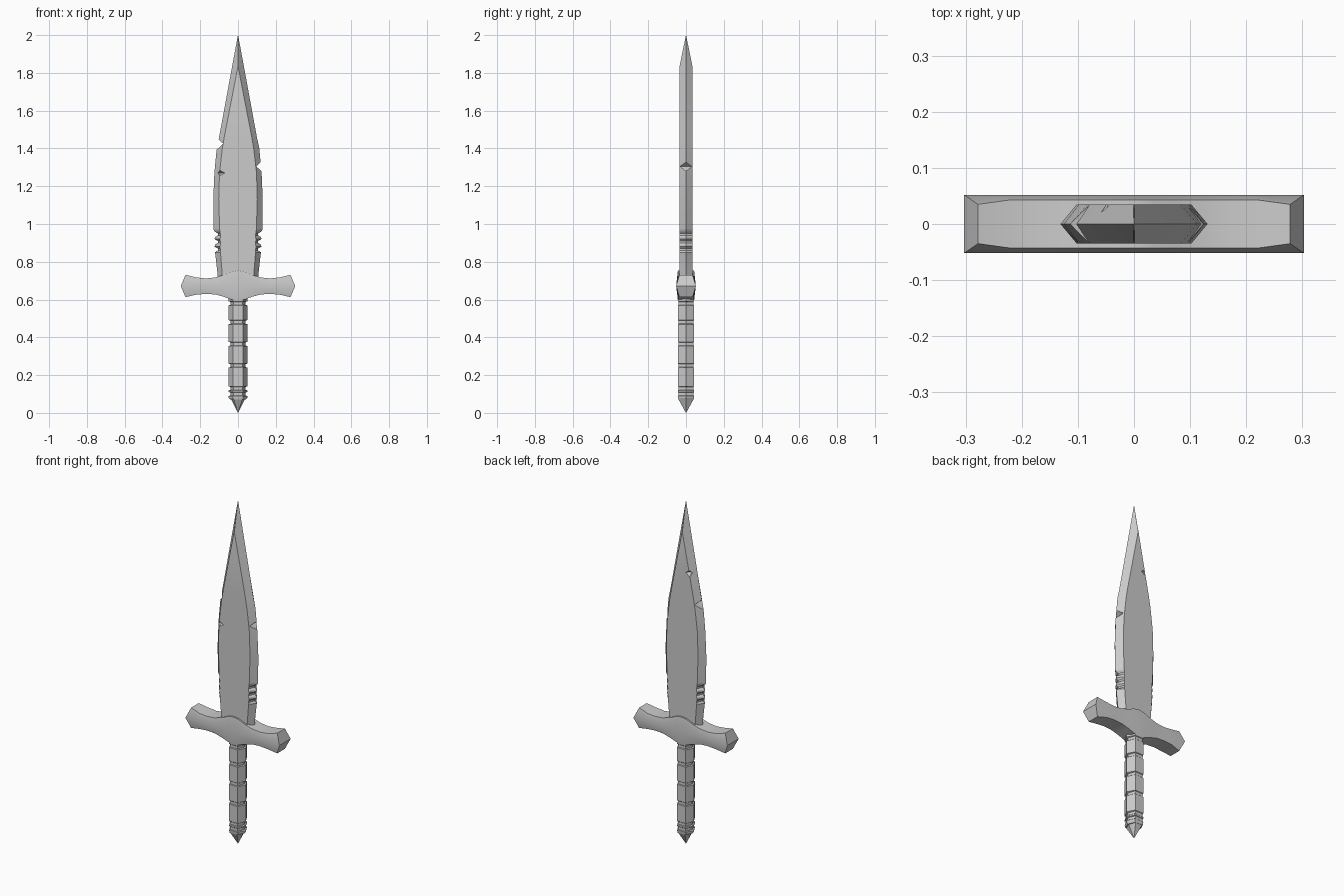
import bpy, bmesh, math

cube = bpy.data.objects.get("Cube")
if cube:
    bpy.data.objects.remove(cube, do_unlink=True)

steel = bpy.data.materials.new("plain grey")
steel.use_nodes = True
GREY = (0.6, 0.6, 0.6, 1)
steel.diffuse_color = GREY
steel.node_tree.nodes["Principled BSDF"].inputs["Base Color"].default_value = GREY


def finish(name, bm, angle=25):
    """Turn a bmesh into a shaded object."""
    bmesh.ops.remove_doubles(bm, verts=bm.verts, dist=1e-5)
    bmesh.ops.recalc_face_normals(bm, faces=bm.faces)
    mesh = bpy.data.meshes.new(name)
    bm.to_mesh(mesh)
    bm.free()
    mesh.materials.append(steel)
    obj = bpy.data.objects.new(name, mesh)
    bpy.context.collection.objects.link(obj)
    if angle:
        smooth(obj, angle)
    return obj


def smooth(obj, angle):
    bpy.ops.object.select_all(action="DESELECT")
    obj.select_set(True)
    bpy.context.view_layer.objects.active = obj
    bpy.ops.object.shade_smooth_by_angle(angle=math.radians(angle))


def loft(rings):
    """Skin a list of six-point rings and cap both ends."""
    bm = bmesh.new()
    loops = [[bm.verts.new(p) for p in ring] for ring in rings]
    for a, b in zip(loops, loops[1:]):
        for i in range(6):
            j = (i + 1) % 6
            bm.faces.new((a[i], a[j], b[j], b[i]))
    for loop in (loops[0], loops[-1]):
        # each cap is two quads meeting on the middle line
        bm.faces.new((loop[0], loop[1], loop[2], loop[3]))
        bm.faces.new((loop[3], loop[4], loop[5], loop[0]))
    return bm


def hexagon(z, outer, inner, depth):
    return [(outer, 0, z), (inner, depth, z), (-inner, depth, z),
            (-outer, 0, z), (-inner, -depth, z), (inner, -depth, z)]


# Blade: height, edge half-width, flat half-width
blade_rows = [(0.68, 0.105, 0.08), (0.75, 0.11, 0.085), (0.84, 0.12, 0.092)]
for i in range(3):  # serrations near the guard
    z = 0.85 + i * 0.04
    blade_rows += [(z, 0.122, 0.093), (z + 0.01, 0.107, 0.093),
                   (z + 0.02, 0.107, 0.094), (z + 0.03, 0.124, 0.095)]
blade_rows += [(0.97, 0.13, 0.097), (1.13, 0.131, 0.102), (1.27, 0.125, 0.098),
               (1.4, 0.113, 0.083), (1.46, 0.1, 0.073), (1.83, 0.032, 0.001)]
rings = [hexagon(z, o, i, 0.035) for z, o, i in blade_rows]
rings.append(hexagon(2.0, 0.0005, 0.0002, 0.0005))
blade = finish("blade", loft(rings), None)

# Battle nicks: centre and half-size of each cutter
nicks = [((-0.13, 0, 1.425), (0.056, 0.5, 0.045)),
         ((0.14, 0, 1.305), (0.046, 0.5, 0.04)),
         ((-0.095, -0.035, 1.27), (0.025, 0.02, 0.014)),
         ((-0.047, 0.035, 1.6), (0.025, 0.025, 0.018))]
for centre, size in nicks:
    bm = bmesh.new()
    bmesh.ops.create_uvsphere(bm, u_segments=4, v_segments=2, radius=1)
    bmesh.ops.scale(bm, vec=size, verts=bm.verts)
    bmesh.ops.translate(bm, vec=centre, verts=bm.verts)
    cutter = finish("nick_cutter", bm, None)
    cutter.hide_render = True
    mod = blade.modifiers.new("nick", "BOOLEAN")
    mod.operation = "DIFFERENCE"
    mod.solver = "EXACT"
    mod.object = cutter
    bpy.context.view_layer.objects.active = blade
    bpy.ops.object.modifier_apply(modifier=mod.name)
    bpy.data.objects.remove(cutter, do_unlink=True)
smooth(blade, 15)

# Guard: distance from centre, bottom height, top height
half = [(0, 0.595, 0.755), (0.035, 0.6, 0.748), (0.075, 0.615, 0.731),
        (0.12, 0.627, 0.717), (0.17, 0.63, 0.712), (0.22, 0.626, 0.717),
        (0.278, 0.613, 0.731)]
columns = [(-x, b, t) for x, b, t in reversed(half[1:])] + half
rings = []
for x, bottom, top in columns:
    end = abs(x) > 0.27
    tip = math.copysign(0.303, x) if end else x
    y = 0.035 if end else 0.043
    rings.append([(tip, 0.052, 0.672), (x, y, top), (x, -y, top),
                  (tip, -0.052, 0.672), (x, -y, bottom), (x, y, bottom)])
finish("guard", loft(rings), 30)

# Grip: six-sided bar with grooves cut around it
rings = [hexagon(0.07, 0.042, 0.025, 0.04), hexagon(0.08, 0.049, 0.027, 0.042)]
for z in (0.1, 0.13, 0.25, 0.365, 0.48, 0.58):
    for dz, wide in ((-0.011, 1), (-0.008, 0), (0.008, 0), (0.011, 1)):
        rings.append(hexagon(z + dz, 0.05 if wide else 0.04, 0.027 if wide else 0.025,
                             0.043 if wide else 0.04))
rings.append(hexagon(0.64, 0.05, 0.027, 0.043))
finish("grip", loft(rings), 5)

# Pommel: pointed six-sided cap
finish("pommel", loft([hexagon(0.0, 0.0005, 0.0002, 0.0005),
                       hexagon(0.072, 0.036, 0.022, 0.04)]), 5)
